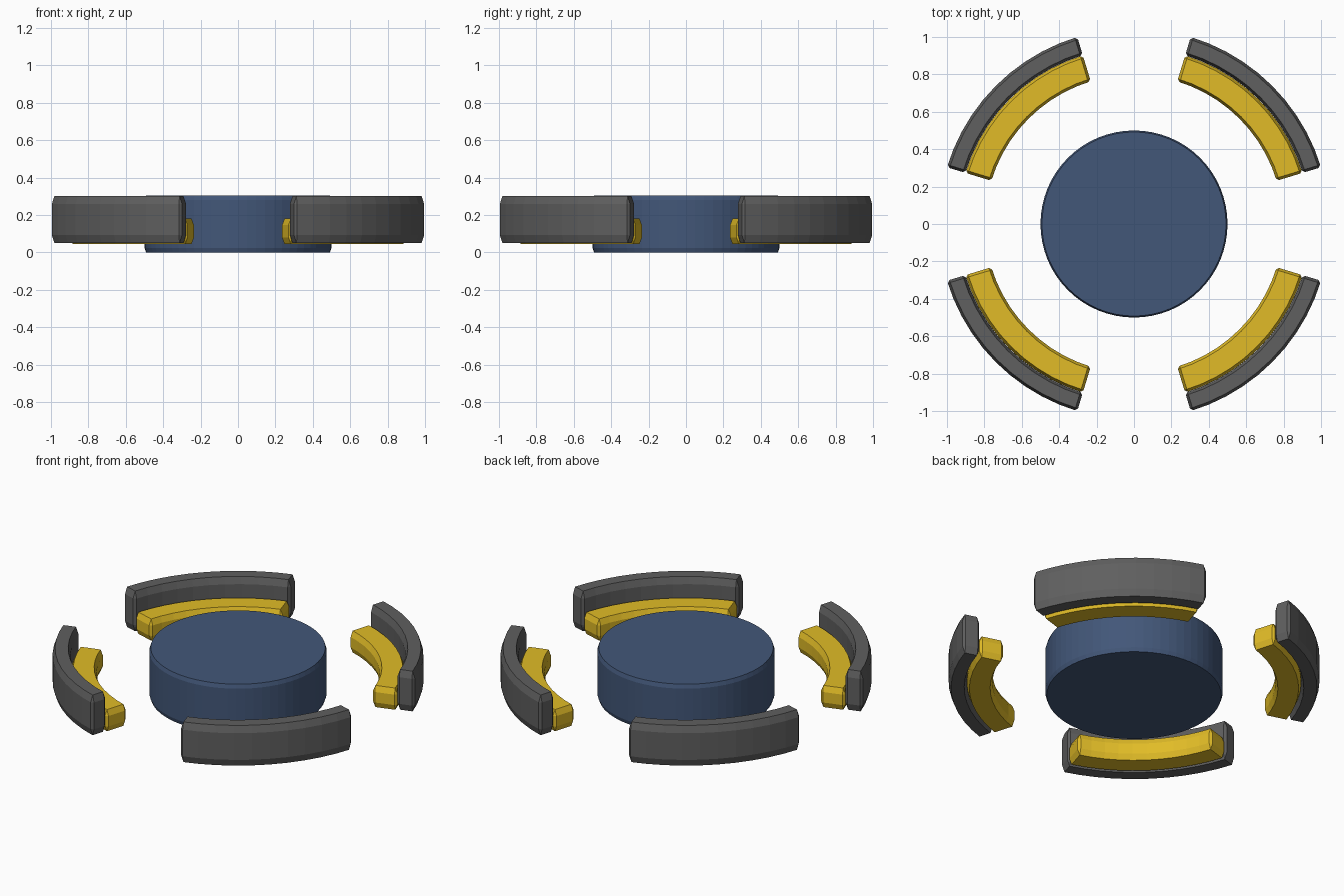
import bpy, bmesh, math

if "Cube" in bpy.data.objects:
    bpy.data.objects.remove(bpy.data.objects["Cube"])


def material(name, color):
    m = bpy.data.materials.new(name)
    m.diffuse_color = (*color, 1)
    m.use_nodes = True
    m.node_tree.nodes["Principled BSDF"].inputs["Base Color"].default_value = m.diffuse_color
    return m


BLUE = material("blue", (0.055, 0.095, 0.19))
YELLOW = material("yellow", (0.75, 0.50, 0.02))
DARK = material("dark_grey", (0.115, 0.115, 0.115))


def finish(name, bm, mat, chamfer, stretch, z0):
    # chamfer the sharp edges, then stretch the part upward
    bmesh.ops.recalc_face_normals(bm, faces=bm.faces)
    sharp = [e for e in bm.edges if e.calc_face_angle(0) > math.radians(40)]
    bmesh.ops.bevel(bm, geom=sharp, offset=chamfer, segments=1,
                    profile=0.5, affect='EDGES')
    for v in bm.verts:
        v.co.z = z0 + v.co.z * stretch
    me = bpy.data.meshes.new(name)
    bm.to_mesh(me)
    bm.free()
    me.materials.append(mat)
    ob = bpy.data.objects.new(name, me)
    bpy.context.collection.objects.link(ob)
    return ob


def arc_block(name, r0, r1, z0, z1, center, mat, chamfer, stretch):
    # box section swept along 10 of 64 circle steps
    bm = bmesh.new()
    h = (z1 - z0) / stretch
    rings = []
    for i in range(11):
        a = math.radians(center) + (i - 5) * math.tau / 64
        c, s = math.cos(a), math.sin(a)
        rings.append([bm.verts.new((r * c, r * s, z))
                      for r, z in ((r0, 0), (r1, 0), (r1, h), (r0, h))])
    for p, q in zip(rings, rings[1:]):
        for j in range(4):
            k = (j + 1) % 4
            bm.faces.new((p[j], p[k], q[k], q[j]))
    bm.faces.new(rings[0])
    bm.faces.new(rings[-1])
    return finish(name, bm, mat, chamfer, stretch, z0)


# central round table
bm = bmesh.new()
bmesh.ops.create_cone(bm, cap_ends=True, segments=64, radius1=0.5,
                      radius2=0.5, depth=0.1)
for v in bm.verts:
    v.co.z += 0.05
finish("round_table", bm, BLUE, 0.008, 3.05, 0)

# four curved benches: yellow seat and dark backrest
for i in range(4):
    angle = 45 + 90 * i
    arc_block(f"bench_seat_{i + 1}", 0.797, 0.942, 0.045, 0.18, angle,
              YELLOW, 0.014, 2.5)
    arc_block(f"bench_back_{i + 1}", 0.943, 1.045, 0.05, 0.30, angle,
              DARK, 0.014, 3)
